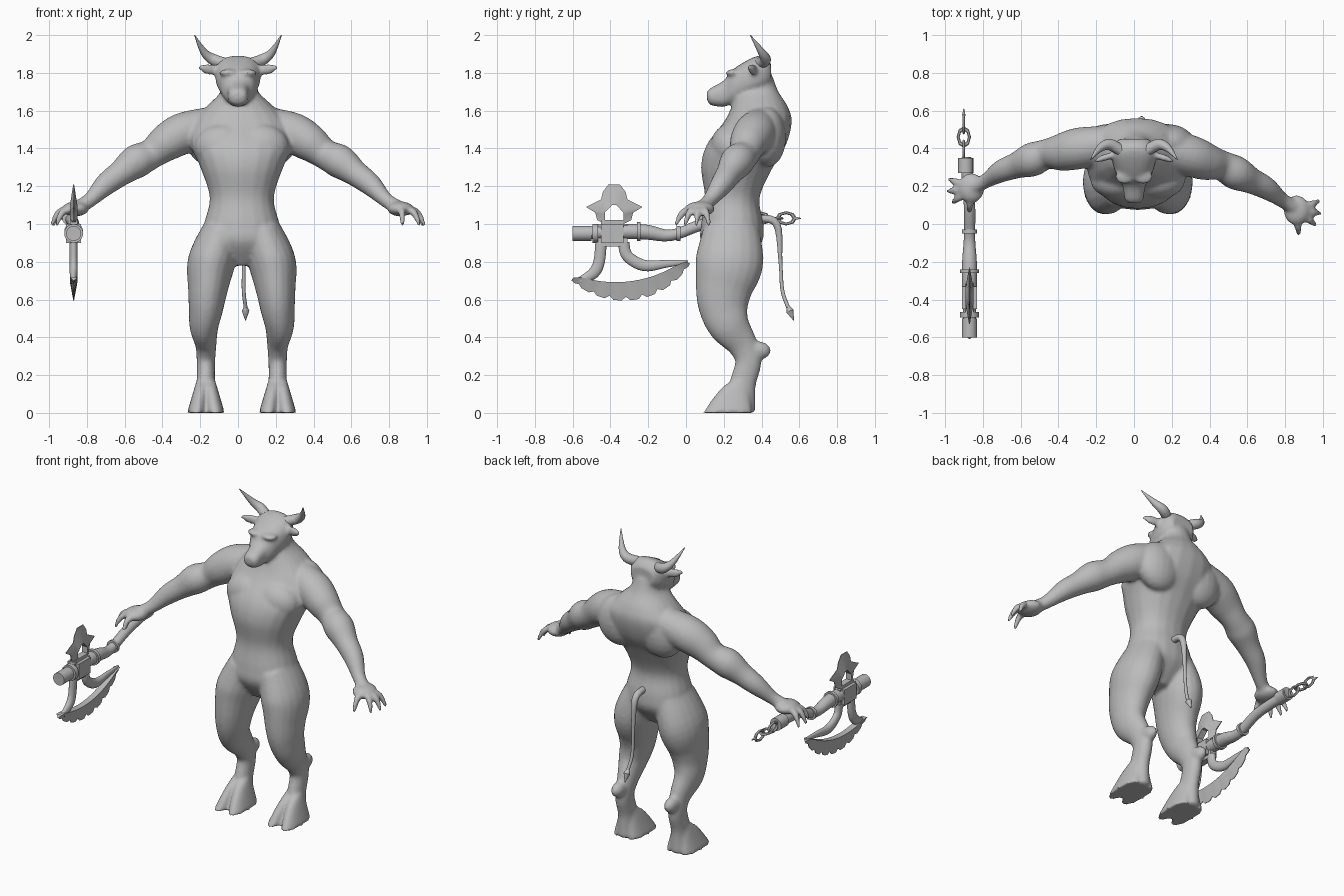
import bpy, bmesh, math
from mathutils import Vector, Matrix

cube = bpy.data.objects.get("Cube")
if cube:
    bpy.data.objects.remove(cube, do_unlink=True)

GREY = (.5, .5, .5, 1)
clay = bpy.data.materials.new("clay_grey")
clay.use_nodes = True
clay.diffuse_color = GREY
clay.node_tree.nodes["Principled BSDF"].inputs["Base Color"].default_value = GREY

X_AXIS, Y_AXIS, Z_AXIS = (Vector(axis) for axis in Matrix.Identity(3))
SIDES = {"right": -1, "left": 1}


def spline(rows, steps=5):
    """Smoothly interpolate rows of numbers."""
    rows = [Vector(row) for row in rows]
    padded = [rows[0], *rows, rows[-1]]
    result = []
    for before, start, end, after in zip(padded, padded[1:], padded[2:], padded[3:]):
        leave, arrive = (end - before) / 2, (after - start) / 2
        for step in range(steps):
            t = step / steps
            ease = t * t * (3 - 2 * t)
            result.append(start.lerp(end, ease) + leave * t * (1 - t) ** 2 - arrive * t * t * (1 - t))
    return result + [rows[-1]]


def skin(bm, rings):
    """Skin closed rings of points and cap both ends."""
    loops = [[bm.verts.new(point) for point in ring] for ring in rings]
    faces = [bm.faces.new(loops[0]), bm.faces.new(loops[-1])]
    for lower, upper in zip(loops, loops[1:]):
        for i in range(len(lower)):
            faces.append(bm.faces.new((lower[i - 1], lower[i], upper[i], upper[i - 1])))
    bmesh.ops.recalc_face_normals(bm, faces=faces)


def oval(centre, across, along, power=1, count=20):
    """Ring of points; a power under one makes it boxier."""
    ring = []
    for i in range(count):
        wide, tall = (math.copysign(abs(wave) ** power, wave) for wave in
                      (math.cos(math.tau * i / count), math.sin(math.tau * i / count)))
        ring.append(centre + across * wide + along * tall)
    return ring


def stack(bm, rows):
    """Loft horizontal ovals: height, x centre, half width, front y, back y."""
    skin(bm, [oval(Vector((x, (front + back) / 2, z)), X_AXIS * half, Y_AXIS * (back - front) / 2, .9)
              for z, x, half, front, back in rows])


def tube(bm, rows, ref=X_AXIS, flat=1, smooth=True):
    """Tapered tube through x, y, z, radius; flat squeezes it along ref."""
    rows = spline(rows) if smooth else rows
    points = [Vector(row[:3]) for row in rows]
    rings = []
    for i, point in enumerate(points):
        tangent = points[min(i + 1, len(points) - 1)] - points[max(i - 1, 0)]
        across = tangent.cross(ref).normalized()
        along = across.cross(tangent).normalized()
        rings.append(oval(point, across * rows[i][3], along * rows[i][3] * flat))
    skin(bm, rings)


def ball(bm, centre, size):
    matrix = Matrix.Translation(centre) @ Matrix.Diagonal(size).to_4x4()
    bmesh.ops.create_uvsphere(bm, u_segments=20, v_segments=12, radius=1, matrix=matrix)


def finish(name, bm):
    mesh = bpy.data.meshes.new(name)
    bm.to_mesh(mesh)
    bm.free()
    mesh.materials.append(clay)
    obj = bpy.data.objects.new(name, mesh)
    bpy.context.collection.objects.link(obj)
    bpy.ops.object.select_all(action='DESELECT')
    obj.select_set(True)
    bpy.context.view_layer.objects.active = obj
    bpy.ops.object.shade_smooth_by_angle(angle=math.radians(40))
    return obj


# Torso: height, half width, front, back; its middle drifts to zero at the neck
body = bmesh.new()
HIP_X = .02
torso = [(.78, .06, .16, .3), (.9, .21, .08, .4), (1, .2, .08, .41), (1.14, .17, .1, .39),
         (1.3, .22, .08, .46), (1.42, .27, .11, .53), (1.54, .25, .2, .56), (1.62, .18, .24, .54),
         (1.7, .1, .26, .49), (1.78, .08, .28, .46)]
stack(body, [(z, HIP_X * min(1, (1.9 - z) * 2), half, front, back)
             for z, half, front, back in spline(torso)])

# Limbs, listed once with x measured outward
leg = [(.1, .24, .97, .15), (.16, .23, .8, .18), (.18, .2, .65, .15), (.19, .2, .55, .13),
       (.2, .23, .46, .11), (.19, .3, .36, .08), (.19, .33, .27, .07), (.19, .3, .15, .07),
       (.19, .29, .01, .08)]
arm = [(.15, .42, 1.52, .1), (.29, .4, 1.48, .11), (.38, .38, 1.43, .1), (.46, .37, 1.37, .08),
       (.54, .34, 1.33, .09), (.62, .31, 1.27, .07), (.7, .28, 1.21, .06), (.78, .23, 1.13, .04),
       (.84, .2, 1.09, .04)]

for side in SIDES.values():
    tube(body, [(HIP_X + side * x, y, z, r) for x, y, z, r in leg], flat=.7)
    ball(body, (HIP_X + side * .19, .38, .33), (.04, .07, .05))

    # Cloven hoof: two toes spread apart around a shorter core
    for spread in (-1, 0, 1):
        toe = []
        for step in range(7):
            drop = step / 6
            x = HIP_X + side * (.19 + spread * (.02 + .03 * drop))
            front = .24 - (.15 if spread else .1) * drop ** .7
            toe.append((.17 - .17 * drop, x, .03 + .02 * drop, front, .33 + .02 * drop))
        stack(body, toe)

    # Arm and hand: the left arm reaches further forward
    reach = .13 if side > 0 else 0
    tube(body, [(side * x, y - reach * x, z, r) for x, y, z, r in arm], ref=Y_AXIS)
    palm = Vector((side * .86, .19 - reach * .9, 1.08))
    ball(body, palm, (.07, .08, .04))
    for degrees in (22, -8, -38, -85):
        angle = math.radians(degrees)
        ray = Vector((side * math.cos(angle), math.sin(angle), 0))
        tube(body, [(*(palm + ray * length - Z_AXIS * drop), radius) for length, drop, radius in
                    ((.03, 0, .02), (.09, .02, .02), (.13, .09, .01))], ref=Z_AXIS.cross(ray))

    # Muscles, brow and ear
    ball(body, (HIP_X + side * .1, .23, 1.41), (.15, .1, .12))
    ball(body, (HIP_X + side * .15, .43, 1.46), (.15, .1, .16))
    ball(body, (side * .05, .25, 1.8), (.05, .04, .02))
    tube(body, [(side * .08, .37, 1.81, .02), (side * .16, .35, 1.82, .03),
                (side * .21, .33, 1.83, .01)], ref=Y_AXIS, flat=.6)

# Head from muzzle to nape: y, bottom, top, half width
head = [(.11, 1.66, 1.7, .03), (.13, 1.63, 1.72, .05), (.2, 1.62, 1.76, .06), (.25, 1.64, 1.82, .09),
        (.35, 1.68, 1.88, .12), (.41, 1.7, 1.89, .11), (.45, 1.74, 1.85, .08)]
skin(body, [oval(Vector((0, y, (low + high) / 2)), X_AXIS * half, Z_AXIS * (high - low) / 2, .8)
            for y, low, high, half in spline(head)])

# Fuse the overlapping volumes into one smooth skin
figure = finish("body", body)
fuse = figure.modifiers.new("fuse", 'REMESH')
fuse.mode = 'VOXEL'
fuse.voxel_size = .01
fuse.use_smooth_shade = True
soften = figure.modifiers.new("soften", 'SMOOTH')
soften.iterations = 9

# Horns
for label, side in SIDES.items():
    horn = bmesh.new()
    tube(horn, [(side * .07, .39, 1.85, .03), (side * .13, .42, 1.87, .03),
                (side * .18, .4, 1.91, .02), (side * .23, .34, 2, .002)], ref=Y_AXIS)
    finish(f"{label}_horn", horn)

# Tail with a pointed tuft
tail = bmesh.new()
tube(tail, [(.03, .38, 1.03, .02), (.03, .48, 1, .02), (.03, .5, .8, .01), (.03, .51, .65, .01),
            (.04, .54, .56, .01)])
tube(tail, [(.04, .54, .56, .01), (.04, .55, .54, .02), (.04, .57, .49, .002)], smooth=False)
finish("tail", tail)

# Axe shaft, its collars and its hub
AXE_X = -.87
shaft = bmesh.new()
tube(shaft, [(AXE_X, -.6, .95, .03), (AXE_X, -.25, .96, .04), (AXE_X, -.08, .94, .03),
             (AXE_X, .1, 1, .03), (AXE_X - .02, .35, 1.03, .03)])
for x, y, z, length, radius in ((AXE_X, -.55, .95, .1, .04), (AXE_X, -.48, .95, .03, .05),
                                (AXE_X, -.25, .96, .02, .05), (AXE_X, -.04, .95, .02, .04),
                                (AXE_X - .02, .31, 1.03, .08, .04)):
    tube(shaft, [(x, y - length / 2, z, radius), (x, y + length / 2, z, radius)], smooth=False)
finish("axe_shaft", shaft)

hub = bmesh.new()
bmesh.ops.create_cube(hub, size=1, matrix=Matrix.Translation((AXE_X, -.39, .95))
                      @ Matrix.Diagonal((.08, .16, .14, 1)))
bmesh.ops.bevel(hub, geom=hub.edges[:], offset=.02, segments=2, affect='EDGES')
finish("axe_hub", hub)


def blade(name, rows):
    """Wedge strip between thick inner points and sharp outer points (y, z)."""
    bm = bmesh.new()
    thick, sharp = X_AXIS * .02, X_AXIS * .002
    rings = []
    for inner, outer in rows:
        inner, outer = Vector((AXE_X, *inner)), Vector((AXE_X, *outer))
        rings.append([inner - thick, inner + thick, outer + sharp, outer - sharp])
    skin(bm, rings)
    finish(name, bm)


# Toothed crescent: an arc that is widest in the middle
crescent = []
STEPS = 32
for step in range(STEPS + 1):
    part = step / STEPS
    angle = math.radians(228 + 100 * part)
    width = .02 + .08 * math.sin(math.pi * part) ** .6
    notch = .2 * width if step % 4 == 2 else 0
    crescent.append([(-.33 + radius * math.cos(angle), 1.01 + radius * math.sin(angle))
                     for radius in (.415 - width, .415 - notch)])
blade("axe_crescent", crescent)

# Spiked crown around an open window, mirrored about its middle
CROWN_Y = -.38
half_crown = [((.05, 1), (.09, 1.02)), ((.05, 1.05), (.1, 1.06)), ((.05, 1.06), (.15, 1.09)),
              ((.03, 1.08), (.07, 1.13)), ((.01, 1.1), (.06, 1.17)), ((.01, 1.1), (.03, 1.21))]
crown = [[(CROWN_Y + side * y, z) for y, z in row]
         for side, half in ((-1, half_crown), (1, half_crown[::-1])) for row in half]
blade("axe_crown", crown)

# Curved struts joining hub and crescent, tapering toward the tips
for name, path in (("axe_front_strut", [(-.45, .9, .03), (-.46, .8, .03), (-.49, .74, .03), (-.56, .7, .02)]),
                   ("axe_back_strut", [(-.33, .9, .03), (-.31, .83, .03), (-.22, .78, .03),
                                       (-.1, .79, .02), (.01, .8, .01)])):
    strut = bmesh.new()
    tube(strut, [(AXE_X, *row) for row in path], flat=.7)
    finish(name, strut)

# Chain of alternating links ending in a spike
CHAIN_X, CHAIN_Z = AXE_X - .03, 1.03
for number in range(3):
    upright = number % 2 == 0
    bpy.ops.mesh.primitive_torus_add(major_segments=8, minor_segments=6, major_radius=.03, minor_radius=.008,
                                     location=(CHAIN_X, .39 + .07 * number, CHAIN_Z),
                                     rotation=(0, math.pi / 2 if upright else 0, 0))
    link = bpy.context.object
    link.name = f"chain_link_{number}"
    link.scale.y = 1.5
    link.data.materials.append(clay)
    bpy.ops.object.shade_smooth_by_angle(angle=math.radians(40))
spike = bmesh.new()
tube(spike, [(CHAIN_X, .57, CHAIN_Z, .01), (CHAIN_X, .61, CHAIN_Z, .002)], smooth=False)
finish("chain_spike", spike)
